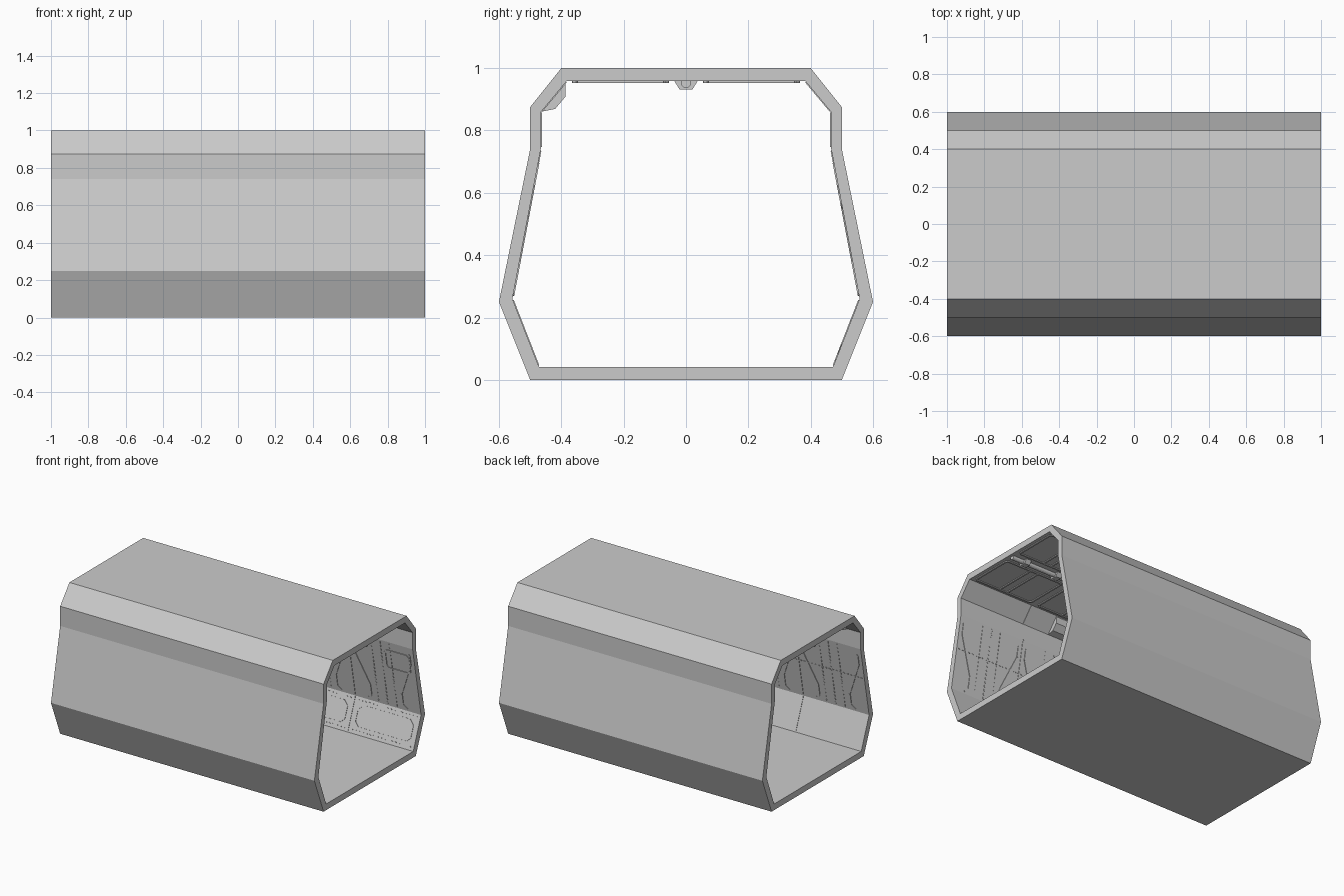
import bpy, bmesh, math
from mathutils import Vector, Matrix

if "Cube" in bpy.data.objects:
    bpy.data.objects.remove(bpy.data.objects["Cube"])

grey = bpy.data.materials.new("light grey")
grey.diffuse_color = (0.6, 0.6, 0.6, 1)
grey.use_nodes = True
grey.node_tree.nodes["Principled BSDF"].inputs["Base Color"].default_value = grey.diffuse_color

# Half profiles (y, z) of the hull, bottom to top
OUTER = [(0.5, 0), (0.6, 0.25), (0.5, 0.74), (0.5, 0.875), (0.4, 1.0)]
INNER = [(0.472, 0.042), (0.557, 0.26), (0.465, 0.745), (0.465, 0.86), (0.383, 0.958)]
LOWER, SLOPE, UPRIGHT, CHAMFER = range(4)


def finish(name, bm):
    bmesh.ops.recalc_face_normals(bm, faces=bm.faces)
    mesh = bpy.data.meshes.new(name)
    bm.to_mesh(mesh)
    bm.free()
    mesh.materials.append(grey)
    ob = bpy.data.objects.new(name, mesh)
    bpy.context.collection.objects.link(ob)
    return ob


def ring(half):
    return half + [(-y, z) for y, z in reversed(half)]


def extrude(name, section, x0, x1):
    """Solid prism along x from a (y, z) section."""
    bm = bmesh.new()
    a, b = ([bm.verts.new((x, y, z)) for y, z in section] for x in (x0, x1))
    n = len(section)
    for i in range(n):
        j = (i + 1) % n
        bm.faces.new((a[i], a[j], b[j], b[i]))
    bm.faces.new(a)
    bm.faces.new(b)
    return finish(name, bm)


def bar(bm, p, q, normal, width, depth):
    """Thin strip from p to q, half sunk into the surface below it."""
    d = q - p
    x = d.normalized()
    side = normal.cross(x).normalized()
    m = Matrix((x * d.length, side * width, normal * depth * 2)).transposed().to_4x4()
    m.translation = (p + q) / 2
    bmesh.ops.create_cube(bm, size=1, matrix=m)


def wall(side, seg):
    """Returns a map (x, s) -> point on an inner wall, and its inward normal."""
    (y0, z0), (y1, z1) = INNER[seg], INNER[seg + 1]
    n = Vector((0, -(z1 - z0), y1 - y0)).normalized()
    n.y *= side
    return (lambda x, s: Vector((x, side * (y0 + (y1 - y0) * s), z0 + (z1 - z0) * s))), n


def ceiling(x, y):
    return Vector((x, y, 0.958))


def path(bm, at, n, pts, width=0.009, depth=0.004, closed=False):
    ends = pts[1:] + pts[:1] if closed else pts[1:]
    for a, b in zip(pts, ends):
        bar(bm, at(*a), at(*b), n, width, depth)


def rivets(bm, at, n, a, b, step=0.026):
    p, q = at(*a), at(*b)
    count = int((q - p).length / step)
    d = (q - p).normalized() * 0.006
    for i in range(count + 1):
        c = p.lerp(q, i / count)
        bar(bm, c - d, c + d, n, 0.006, 0.003)


def cut_rect(x0, x1, s0, s1, cx, cs):
    """Rectangle outline with cut corners."""
    return [(x0 + cx, s0), (x1 - cx, s0), (x1, s0 + cs), (x1, s1 - cs),
            (x1 - cx, s1), (x0 + cx, s1), (x0, s1 - cs), (x0, s0 + cs)]


# Hollow hull
bm = bmesh.new()
loops = [[bm.verts.new((x, y, z)) for y, z in ring(half)]
         for half, x in ((OUTER, -1), (OUTER, 1), (INNER, 1), (INNER, -1))]
for k in range(4):
    a, b = loops[k], loops[(k + 1) % 4]
    for i in range(10):
        j = (i + 1) % 10
        bm.faces.new((a[i], a[j], b[j], b[i]))
finish("corridor_hull", bm)

# Wall relief
MODULES = (-1.0, -0.5, 0.0, 0.5)
for side, label in ((1, "back"), (-1, "front")):
    trim, studs = bmesh.new(), bmesh.new()

    # seams between the wall modules
    for x in (-0.5, 0, 0.5):
        for seg in (LOWER, SLOPE, UPRIGHT, CHAMFER):
            at, n = wall(side, seg)
            path(trim, at, n, [(x, 0.02), (x, 0.98)], 0.008, 0.003)

    at, n = wall(side, SLOPE)
    for m in MODULES:
        # leaning braces framing each module
        path(trim, at, n, [(m + 0.03, 0.9), (m + 0.03, 0.75), (m + 0.13, 0.25),
                           (m + 0.13, 0.08), (m + 0.10, 0.03)])
        path(trim, at, n, [(m + 0.47, 0.9), (m + 0.47, 0.75), (m + 0.37, 0.25),
                           (m + 0.37, 0.08), (m + 0.40, 0.03)])
        for dx in (0.18, 0.25, 0.32):
            rivets(studs, at, n, (m + dx, 0.04), (m + dx, 0.96))
        if side > 0:
            # small hatch frame
            path(trim, at, n, cut_rect(m + 0.28, m + 0.46, 0.6, 0.87, 0.015, 0.03),
                 closed=True)
        else:
            rivets(studs, at, n, (m + 0.02, 0.55), (m + 0.48, 0.55))

    # rounded panels and rivet rows on the lower wall
    if side > 0:
        at, n = wall(side, LOWER)
        for m in MODULES:
            path(trim, at, n, cut_rect(m + 0.04, m + 0.46, 0.2, 0.8, 0.03, 0.13),
                 width=0.007, depth=0.003, closed=True)
            for s in (0.1, 0.92):
                rivets(studs, at, n, (m + 0.03, s), (m + 0.47, s))

    finish(label + "_wall_trim", trim)
    finish(label + "_wall_rivets", studs)

# Ceiling frames with cross slats
bm = bmesh.new()
down = Vector((0, 0, -1))
for m in MODULES:
    for s in (1, -1):
        path(bm, ceiling, down, cut_rect(m + 0.03, m + 0.47, s * 0.06, s * 0.36, 0.012, s * 0.012),
             width=0.012, depth=0.006, closed=True)
        for dx in (0.22, 0.28):
            path(bm, ceiling, down, [(m + dx, s * 0.06), (m + dx, s * 0.36)], 0.012, 0.006)
finish("ceiling_frames", bm)

# Ceiling pipe and its brackets
pipe = [(0.016 * math.cos(a * math.tau / 12), 0.952 + 0.016 * math.sin(a * math.tau / 12))
        for a in range(12)]
extrude("ceiling_pipe", pipe, -0.98, 0.98)
bracket = [(-0.038, 0.96), (-0.034, 0.953), (-0.02, 0.931), (0.02, 0.931), (0.034, 0.953), (0.038, 0.96)]
for i in range(8):
    x = -0.875 + i * 0.25
    extrude("pipe_bracket", bracket, x - 0.02, x + 0.02)

# Service duct in the upper front corner
duct = [(-0.466, 0.86), (-0.42, 0.869), (-0.387, 0.908), (-0.387, 0.956), (-0.41, 0.94), (-0.47, 0.868)]
extrude("service_duct", duct, -0.9, 0.3)
